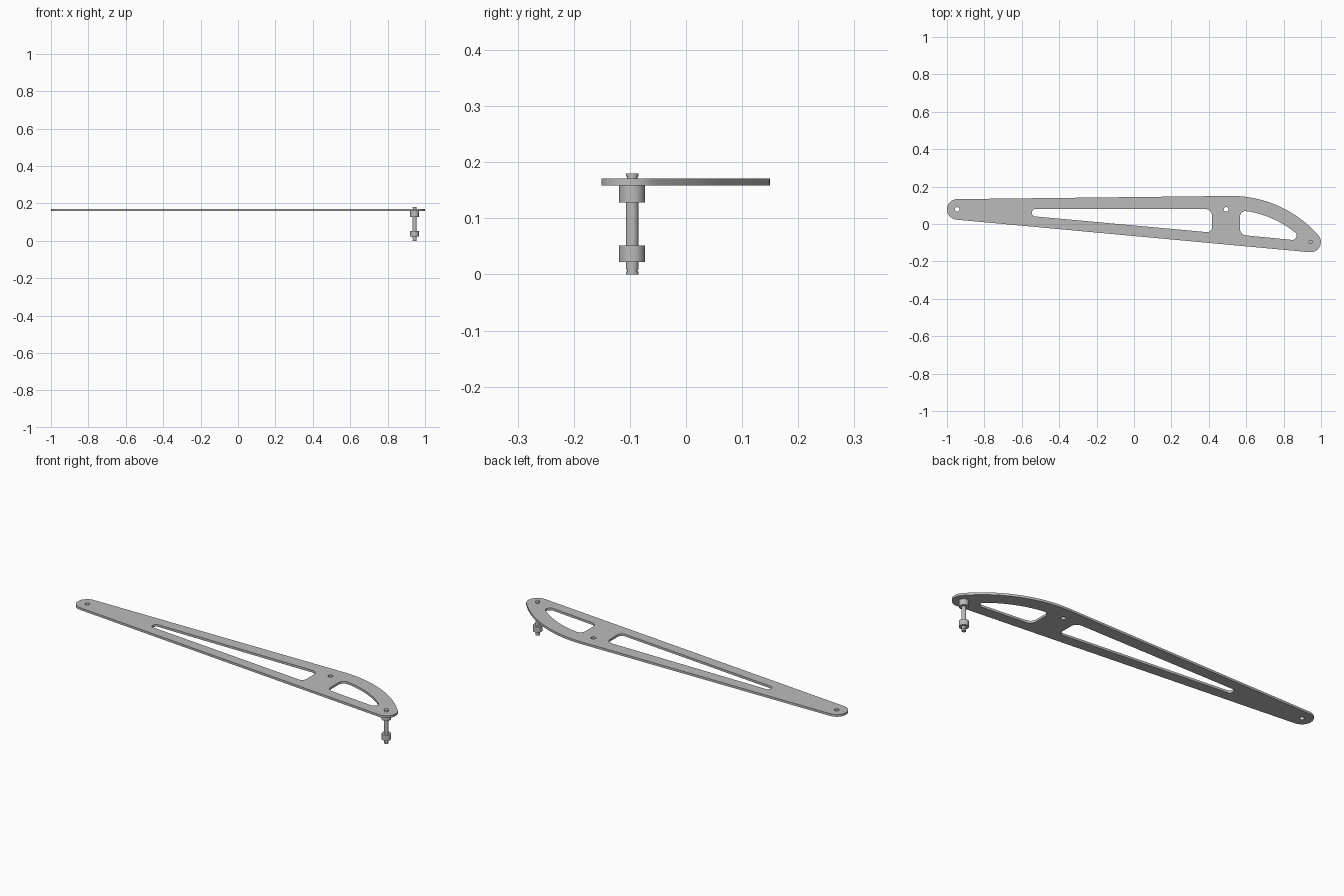
import bpy, bmesh
from math import sin, cos, pi, radians, atan2
from mathutils import Vector

cube = bpy.data.objects.get("Cube")
if cube:
    bpy.data.objects.remove(cube)

steel = bpy.data.materials.new("grey_steel")
steel.use_nodes = True
GREY = (0.5, 0.5, 0.5, 1)
steel.diffuse_color = GREY
steel.node_tree.nodes["Principled BSDF"].inputs["Base Color"].default_value = GREY

PLATE_BOTTOM, PLATE_TOP = 0.159, 0.171
PIVOT = Vector((-0.945, 0.078))
TIP = Vector((0.944, -0.096))
END_R = 0.055
BOW = Vector((0.52, -0.47))      # centre shared by the bowed edges
BOW_R = 0.62


def arc(centre, radius, start, end, steps):
    """Points along an arc, angles in degrees."""
    angles = [radians(start + (end - start) * i / steps) for i in range(steps + 1)]
    return [Vector((centre[0] + radius * cos(a), centre[1] + radius * sin(a))) for a in angles]


def fillet(corners, steps=8):
    """Round the corners of a polygon given as (x, y, radius)."""
    out = []
    for i, (x, y, r) in enumerate(corners):
        p = Vector((x, y))
        if r == 0:
            out.append(p)
            continue
        a = (Vector(corners[i - 1][:2]) - p).normalized()
        b = (Vector(corners[(i + 1) % len(corners)][:2]) - p).normalized()
        half = a.angle(b) / 2
        centre = p + (a + b).normalized() * (r / sin(half))
        s, e = (p + d * (r / abs(cos(half) / sin(half)) * (cos(half) / sin(half)) ** 2) - centre
                for d in (a, b))
        turn = atan2(s.cross(e), s.dot(e))
        first = atan2(s.y, s.x)
        for k in range(steps + 1):
            t = first + turn * k / steps
            out.append(centre + r * Vector((cos(t), sin(t))))
    return out


def finish(obj):
    obj.data.materials.clear()
    obj.data.materials.append(steel)
    bpy.ops.object.select_all(action="DESELECT")
    obj.select_set(True)
    bpy.context.view_layer.objects.active = obj
    bpy.ops.object.shade_smooth_by_angle(angle=radians(30))


# Outer edge: round pivot end, straight lower edge, round tip, bowed upper edge
low = -95.3
outline = arc(PIVOT, END_R, 90.7, 360 + low, 20)
outline += arc(TIP, END_R, low, 41.4, 18)
outline += arc(BOW, BOW_R, 41.4, 90.7, 24)[1:]

# Long tapered window
long_window = fillet([(-0.545, 0.08, 0.017), (0.417, 0.08, 0.035),
                      (0.417, -0.046, 0.025), (-0.545, 0.042, 0.017)])

# Short window under the bowed edge
bow_points = arc(BOW, 0.545, 82, 52, 14)
short_window = fillet([(0.567, -0.058, 0.035), (0.567, 0.073, 0.03)]
                      + [(p.x, p.y, 0) for p in bow_points]
                      + [(0.877, -0.06, 0.018), (0.855, -0.086, 0.02)])

holes = [arc(c, 0.0125, 0, 345, 23) for c in (PIVOT, (0.492, 0.078))]
holes.append(arc(TIP, 0.011, 0, 345, 23))

# Arm plate: filled flat curve with openings, extruded
curve = bpy.data.curves.new("arm_plate_curve", "CURVE")
curve.dimensions = "2D"
curve.fill_mode = "BOTH"
curve.extrude = (PLATE_TOP - PLATE_BOTTOM) / 2
for loop in [outline, long_window, short_window] + holes:
    spline = curve.splines.new("POLY")
    spline.points.add(len(loop) - 1)
    for point, p in zip(spline.points, loop):
        point.co = (p.x, p.y, 0, 1)
    spline.use_cyclic_u = True
helper = bpy.data.objects.new("arm_plate_helper", curve)
bpy.context.collection.objects.link(helper)
bpy.context.view_layer.update()
mesh = bpy.data.meshes.new_from_object(
    helper.evaluated_get(bpy.context.evaluated_depsgraph_get()))
bpy.data.objects.remove(helper)
bm = bmesh.new()
bm.from_mesh(mesh)
bmesh.ops.remove_doubles(bm, verts=bm.verts, dist=0.0001)
bmesh.ops.translate(bm, verts=bm.verts, vec=(0, 0, (PLATE_TOP + PLATE_BOTTOM) / 2))
bmesh.ops.recalc_face_normals(bm, faces=bm.faces)
bm.to_mesh(mesh)
bm.free()
plate = bpy.data.objects.new("arm_plate", mesh)
bpy.context.collection.objects.link(plate)
finish(plate)


def lathe(name, profile, steps=32):
    """Spin a (radius, height) profile around the tip axis."""
    bm = bmesh.new()
    verts = [bm.verts.new((TIP.x + r, TIP.y, z)) for r, z in profile]
    edges = [bm.edges.new(pair) for pair in zip(verts, verts[1:])]
    if profile[0][0] > 0:
        edges.append(bm.edges.new((verts[-1], verts[0])))
    bmesh.ops.spin(bm, geom=verts + edges, cent=(TIP.x, TIP.y, 0), axis=(0, 0, 1),
                   angle=2 * pi, steps=steps)
    bmesh.ops.remove_doubles(bm, verts=bm.verts, dist=0.0001)
    bmesh.ops.recalc_face_normals(bm, faces=bm.faces)
    mesh = bpy.data.meshes.new(name)
    bm.to_mesh(mesh)
    bm.free()
    obj = bpy.data.objects.new(name, mesh)
    bpy.context.collection.objects.link(obj)
    finish(obj)


# Pin with a clip groove near each end
R, G = 0.0112, 0.0095
lathe("pin", [(0, 0), (R, 0), (R, 0.005), (G, 0.005), (G, 0.009), (R, 0.009),
              (R, 0.171), (G, 0.171), (G, 0.175), (R, 0.175), (R, 0.18), (0, 0.18)])

# Collars on the pin
for name, z0, z1 in (("lower_collar", 0.022, 0.052), ("upper_collar", 0.128, 0.159)):
    lathe(name, [(R, z0), (0.0232, z0), (0.0232, z1), (R, z1)])
